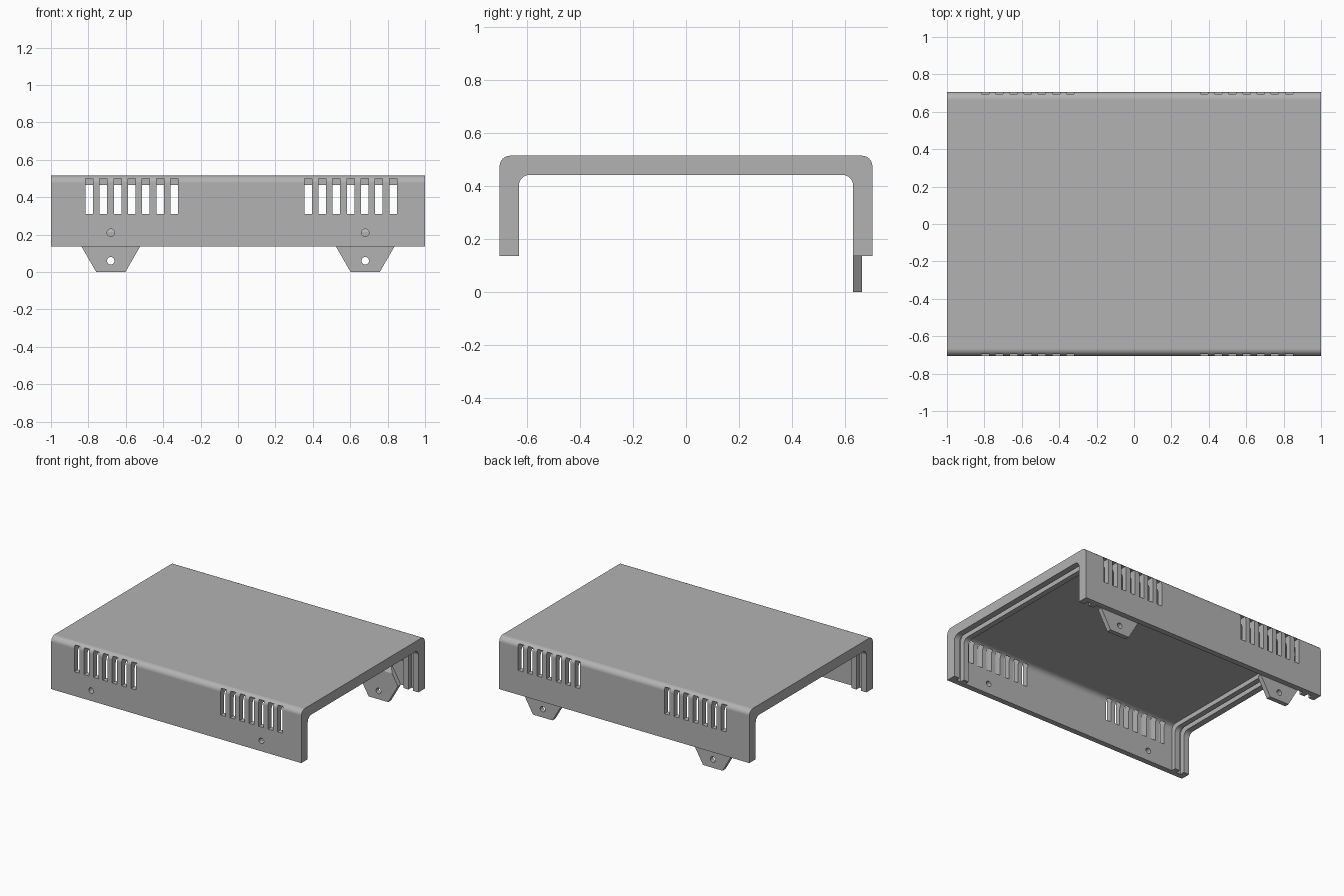
import bpy
import bmesh
import math
from mathutils import Matrix

cube = bpy.data.objects.get("Cube")
if cube:
    bpy.data.objects.remove(cube, do_unlink=True)

# Main sizes
HALF_Y, TOP, WALL_Z = 0.705, 0.515, 0.135
SKIN, RIM, ROUND = 0.04, 0.073, 0.04

grey = bpy.data.materials.new("light_grey")
grey.use_nodes = True
grey.diffuse_color = (0.45, 0.45, 0.45, 1)
grey.node_tree.nodes["Principled BSDF"].inputs["Base Color"].default_value = (0.45, 0.45, 0.45, 1)


def make_object(name, bm):
    bmesh.ops.recalc_face_normals(bm, faces=bm.faces)
    mesh = bpy.data.meshes.new(name)
    bm.to_mesh(mesh)
    bm.free()
    mesh.materials.append(grey)
    obj = bpy.data.objects.new(name, mesh)
    bpy.context.collection.objects.link(obj)
    return obj


def arch(bm, inset, bottom, x0, x1):
    """Solid with two rounded top edges, running along x."""
    half, top = HALF_Y - inset, TOP - inset
    points = [(half, bottom)]
    for side in (1, -1):
        for i in range(9):
            a = math.pi / 2 * (i / 8 + (side < 0))
            points.append((side * (half - ROUND) + ROUND * math.cos(a),
                           top - ROUND + ROUND * math.sin(a)))
    points.append((-half, bottom))
    face = bm.faces.new([bm.verts.new((x0, y, z)) for y, z in points])
    extruded = bmesh.ops.extrude_face_region(bm, geom=[face])["geom"]
    verts = [v for v in extruded if isinstance(v, bmesh.types.BMVert)]
    bmesh.ops.translate(bm, verts=verts, vec=(x1 - x0, 0, 0))


def box(bm, centre, size):
    bmesh.ops.create_cube(bm, size=1, matrix=Matrix.Translation(centre) @ Matrix.Diagonal((*size, 1)))


def rod(bm, centre, radius, depth, sides):
    """Cylinder lying along y."""
    bmesh.ops.create_cone(bm, cap_ends=True, segments=sides, radius1=radius, radius2=radius, depth=depth,
                          matrix=Matrix.Translation(centre) @ Matrix.Rotation(math.pi / 2, 4, 'X'))


def cut(obj, bm):
    cutter = make_object("cutter", bm)
    cutter.hide_render = True
    mod = obj.modifiers.new("cut", 'BOOLEAN')
    mod.operation, mod.solver, mod.object = 'DIFFERENCE', 'EXACT', cutter
    bpy.context.view_layer.objects.active = obj
    bpy.ops.object.modifier_apply(modifier=mod.name)
    bpy.data.objects.remove(cutter, do_unlink=True)


# Cover: rounded block hollowed from below
bm = bmesh.new()
arch(bm, 0, WALL_Z, -1, 1)
cover = make_object("cover", bm)

bm = bmesh.new()
arch(bm, RIM, -0.1, -1.1, 1.1)
cut(cover, bm)

# Thinner middle and a panel groove at each end, leaving two ribs per end
bm = bmesh.new()
arch(bm, SKIN, -0.1, -0.88, 0.88)
arch(bm, SKIN, -0.1, -0.955, -0.92)
arch(bm, SKIN, -0.1, 0.92, 0.955)
cut(cover, bm)

# Vent slots in both walls and screw holes in the front wall
bm = bmesh.new()
for first in (-0.795, 0.375):
    for i in range(7):
        for side in (-1, 1):
            box(bm, (first + i * 0.0757, side * 0.69, 0.405), (0.04, 0.08, 0.19))
for x in (-0.68, 0.68):
    rod(bm, (x, -0.69, 0.21), 0.02, 0.2, 24)
cut(cover, bm)

# Hexagonal mounting tabs inside the back wall
tabs = []
for name, x in (("right_tab", -0.68), ("left_tab", 0.68)):
    bm = bmesh.new()
    y_in, y_out = HALF_Y - RIM, HALF_Y - SKIN
    rod(bm, (x, (y_in + y_out) / 2, WALL_Z), 0.156, y_out - y_in, 6)
    # Turn the flat sides to top and bottom
    bmesh.ops.rotate(bm, verts=bm.verts, cent=(x, 0, WALL_Z),
                     matrix=Matrix.Rotation(0 if any(abs(v.co.x - x) > 0.15 for v in bm.verts)
                                            else math.pi / 6, 3, 'Y'))
    tab = make_object(name, bm)
    # Slope the inner top edge back to the wall
    bm = bmesh.new()
    wedge = [bm.verts.new((x - 0.2, y, z)) for y, z in
             ((y_in - 0.033, 0.16), (y_out, 0.27), (y_out, 0.4), (y_in - 0.033, 0.4))]
    top = bmesh.ops.extrude_face_region(bm, geom=[bm.faces.new(wedge)])["geom"]
    bmesh.ops.translate(bm, verts=[v for v in top if isinstance(v, bmesh.types.BMVert)], vec=(0.4, 0, 0))
    cut(tab, bm)
    bm = bmesh.new()
    rod(bm, (x, 0.65, 0.06), 0.02, 0.2, 24)
    cut(tab, bm)
    tabs.append(tab)

# Smooth rounded corners, crisp edges
for obj in [cover] + tabs:
    bpy.ops.object.select_all(action='DESELECT')
    obj.select_set(True)
    bpy.context.view_layer.objects.active = obj
    bpy.ops.object.shade_smooth_by_angle(angle=math.radians(30))
    weighted = obj.modifiers.new("weighted_normals", 'WEIGHTED_NORMAL')
    weighted.keep_sharp = True
